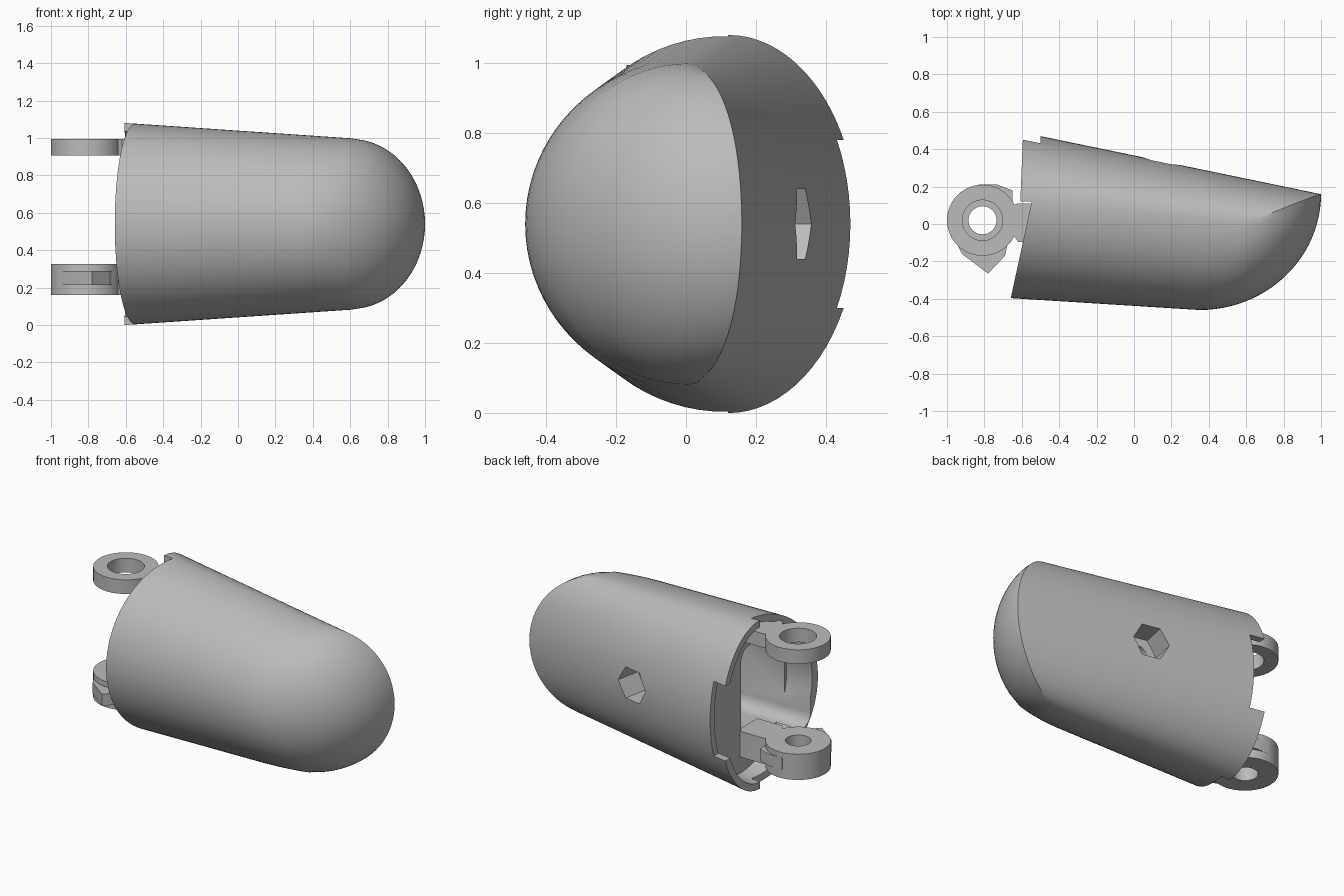
import bpy, bmesh
from math import sin, cos, pi, sqrt, radians
from mathutils import Matrix

cube = bpy.data.objects.get("Cube")
if cube:
    bpy.data.objects.remove(cube, do_unlink=True)

grey = bpy.data.materials.new("plain grey")
grey.use_nodes = True
grey.diffuse_color = (0.5, 0.5, 0.5, 1)
grey.node_tree.nodes["Principled BSDF"].inputs["Base Color"].default_value = (0.5, 0.5, 0.5, 1)

MID = 0.54   # height of the centre line


def finish(name, bm):
    bmesh.ops.remove_doubles(bm, verts=bm.verts, dist=0.0005)
    bmesh.ops.recalc_face_normals(bm, faces=bm.faces)
    mesh = bpy.data.meshes.new(name)
    bm.to_mesh(mesh)
    bm.free()
    obj = bpy.data.objects.new(name, mesh)
    bpy.context.collection.objects.link(obj)
    mesh.materials.append(grey)
    return obj


def prism(name, outline, z0, z1):
    bm = bmesh.new()
    face = bm.faces.new([bm.verts.new((x, y, z0)) for x, y in outline])
    top = bmesh.ops.extrude_face_region(bm, geom=[face])["geom"]
    bmesh.ops.translate(bm, vec=(0, 0, z1 - z0),
                        verts=[v for v in top if isinstance(v, bmesh.types.BMVert)])
    return finish(name, bm)


def box(name, x0, x1, y0, y1, z0, z1):
    return prism(name, [(x0, y0), (x1, y0), (x1, y1), (x0, y1)], z0, z1)


def disc(x, y, r, n=48):
    return [(x + r * cos(2 * pi * i / n), y + r * sin(2 * pi * i / n)) for i in range(n)]


def combine(obj, other, operation):
    other.hide_render = True
    mod = obj.modifiers.new("combine", "BOOLEAN")
    mod.operation, mod.object, mod.solver = operation, other, "EXACT"
    bpy.context.view_layer.objects.active = obj
    bpy.ops.object.modifier_apply(modifier=mod.name)
    bpy.data.objects.remove(other, do_unlink=True)


def section(x, inset=0.0, n=40):
    """Closed outline of the tapered body at x, rounded off towards the tip."""
    back = 0.47 - 0.207 * (x + 0.5)
    mid = 0.12 - 0.096 * (x + 0.6)
    full = 0.54 - 0.068 * (x + 0.6)
    half, front = full, -0.40 - 0.063 * (x + 0.6)
    if x > 0.6:
        half = min(full, 0.455 * sqrt(max(0, 1 - ((x - 0.6) / 0.4) ** 2)))
    if x > 0.35:
        front = 0.16 - 0.62 * sqrt(max(0, 1 - ((x - 0.35) / 0.65) ** 2))
    back, front, full, half = back - inset, front + inset, full - inset, half - inset

    def back_y(z):
        return mid + (back - mid) * sqrt(max(0, 1 - (z / full) ** 2))
    edge = back_y(half)
    angles = [-pi / 2 + pi * i / n for i in range(n + 1)]
    rear = [(x, back_y(half * sin(a)), MID + half * sin(a)) for a in angles]
    fore = [(x, edge - (edge - front) * cos(a), MID + half * sin(a)) for a in angles]
    return rear + fore[-2:0:-1]


def loft(name, stations, inset=0.0):
    bm = bmesh.new()
    rings = [[bm.verts.new(p) for p in section(x, inset)] for x in stations]
    for a, b in zip(rings, rings[1:]):
        for i in range(len(a)):
            j = (i + 1) % len(a)
            bm.faces.new((a[i], a[j], b[j], b[i]))
    bm.faces.new(rings[0])
    bm.faces.new(rings[-1])
    return finish(name, bm)


# Tapered shell with a domed tip
tip = [0.35 + 0.649 * sin(pi / 2 * i / 24) for i in range(25)]
shell = loft("shell", [-0.75, -0.4, 0.0] + tip)

# Base rim: slanted at the front, stepped at the back, notched in the middle
combine(shell, prism("rim_cutter", [(-1, -0.6), (-0.703, -0.6), (-0.547, 0.12), (-0.608, 0.12),
                                    (-0.588, 0.6), (-1, 0.6)], -0.5, 1.5), "DIFFERENCE")
combine(shell, box("notch_cutter", -1, -0.5, 0.3, 0.6, 0.3, 0.78), "DIFFERENCE")

# Hollow base, then a deeper rounded pocket towards the front
combine(shell, loft("recess_cutter", [-0.8, -0.46], 0.045), "DIFFERENCE")
pocket = box("pocket_cutter", -0.8, 0.1, -0.34, 0.1, 0.24, 0.84)
bevel = pocket.modifiers.new("round", "BEVEL")
bevel.width, bevel.segments = 0.08, 5
combine(shell, pocket, "DIFFERENCE")


# Hexagonal socket with a bore in the back wall
def socket(r, n, depth):
    cutter = prism("socket_cutter", disc(0, 0, r, n), -0.2, depth)
    turn = Matrix.Rotation(radians(-11.7), 4, "Z") @ Matrix.Rotation(pi / 2, 4, "X")
    cutter.data.transform(Matrix.Translation((0.15, 0.335, MID)) @ turn)
    combine(shell, cutter, "DIFFERENCE")


socket(0.115, 6, 0.16)
socket(0.05, 24, 0.4)

# Hinge lugs with necks running into the base
PX, PY = -0.81, 0.02


def lug(name, z0, z1, bore):
    obj = prism(name, disc(PX, PY, 0.19), z0, z1)
    combine(obj, prism("neck", [(-0.72, -0.07), (-0.65, -0.05), (-0.62, -0.095), (-0.44, -0.095),
                                (-0.44, 0.11), (-0.62, 0.11), (-0.65, 0.10), (-0.72, 0.1)],
                       z0, z1), "UNION")
    if bore < 0.1:   # thin cam plate on the lower lug
        combine(obj, prism("cam", [(-0.95, -0.1), (-0.92, -0.16), (-0.78, -0.265), (-0.69, -0.17),
                                   (-0.65, 0.0), (-0.65, 0.18), (-0.73, 0.21), (-0.83, 0.21)],
                           0.215, 0.29), "UNION")
    combine(obj, prism("bore_cutter", disc(PX, PY, bore), z0 - 0.1, z1 + 0.1), "DIFFERENCE")
    return obj


upper_lug = lug("upper_lug", 0.905, 0.995, 0.108)
lower_lug = lug("lower_lug", 0.16, 0.325, 0.075)

for obj in (shell, upper_lug, lower_lug):
    bpy.ops.object.select_all(action="DESELECT")
    obj.select_set(True)
    bpy.context.view_layer.objects.active = obj
    bpy.ops.object.shade_smooth_by_angle(angle=radians(30))
